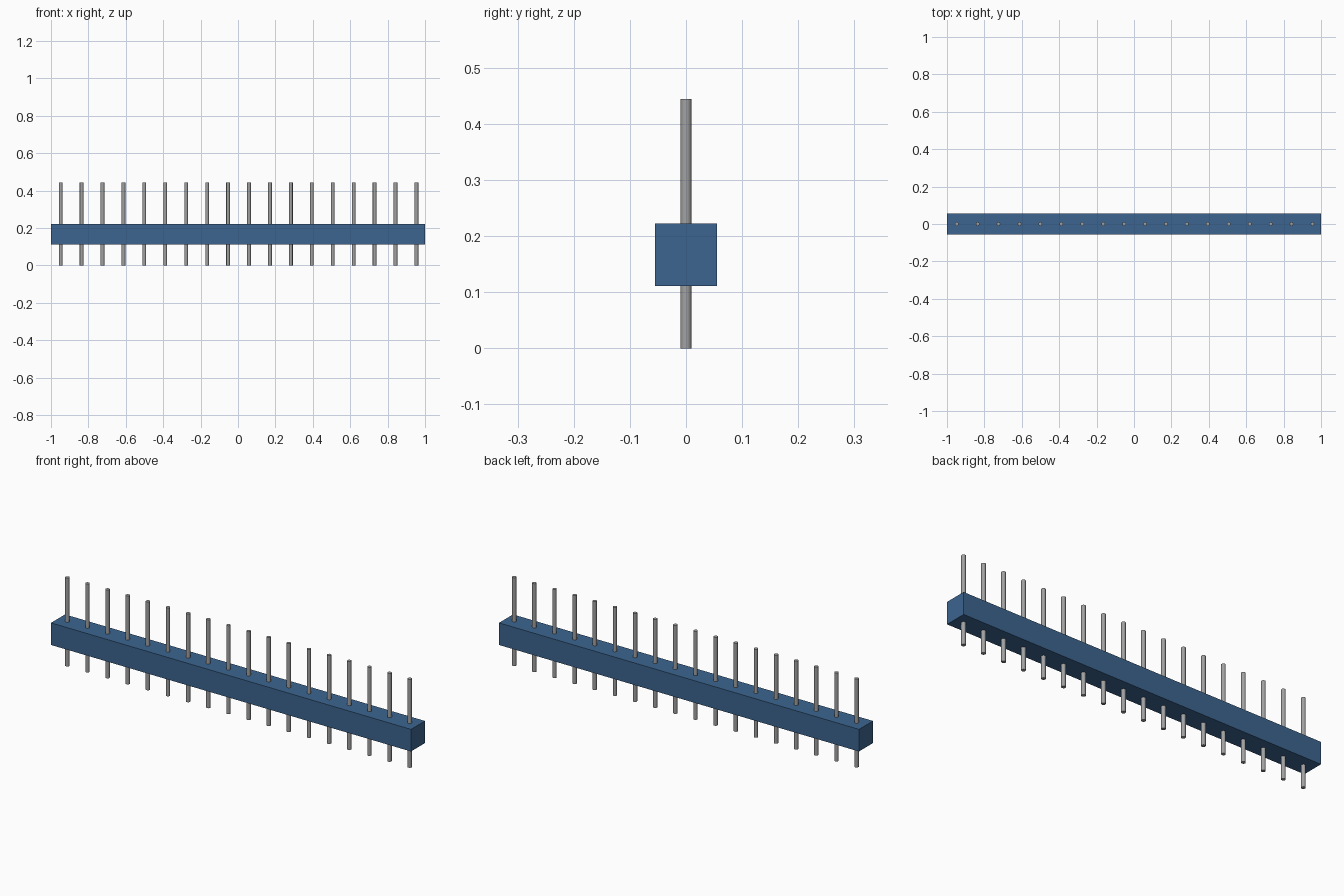
import bpy
import math

cube = bpy.data.objects.get("Cube")
if cube:
    bpy.data.objects.remove(cube, do_unlink=True)


def make_material(name, rgb):
    mat = bpy.data.materials.new(name)
    mat.use_nodes = True
    mat.diffuse_color = (*rgb, 1)
    mat.node_tree.nodes["Principled BSDF"].inputs["Base Color"].default_value = (*rgb, 1)
    return mat


blue = make_material("blue plastic", (0.045, 0.13, 0.28))
grey = make_material("grey metal", (0.36, 0.36, 0.36))

BODY_WIDTH = 0.111
BODY_BOTTOM, BODY_TOP = 0.111, 0.222
PIN_COUNT, PIN_PITCH = 18, 0.1119
PIN_RADIUS, PIN_HEIGHT = 0.01, 0.444
ROW_CENTRE = 0.003

# Insulating strip
bpy.ops.mesh.primitive_cube_add(size=1, location=(0, 0, (BODY_BOTTOM + BODY_TOP) / 2))
body = bpy.context.object
body.name = "strip_body"
body.scale = (2, BODY_WIDTH, BODY_TOP - BODY_BOTTOM)
bpy.ops.object.transform_apply(location=False, rotation=False, scale=True)
body.data.materials.append(blue)

# Round pin, running right through the strip
bpy.ops.mesh.primitive_cylinder_add(vertices=24, radius=PIN_RADIUS, depth=PIN_HEIGHT)
first_pin = bpy.context.object
first_pin.data.materials.append(grey)
bpy.ops.object.shade_smooth_by_angle(angle=math.radians(40))

# Evenly spaced row of pins sharing one mesh
for i in range(PIN_COUNT):
    pin = first_pin if i == 0 else first_pin.copy()
    if i:
        bpy.context.collection.objects.link(pin)
    pin.name = f"pin_{i + 1}"
    x = ROW_CENTRE + (i - (PIN_COUNT - 1) / 2) * PIN_PITCH
    pin.location = (x, 0, PIN_HEIGHT / 2)
